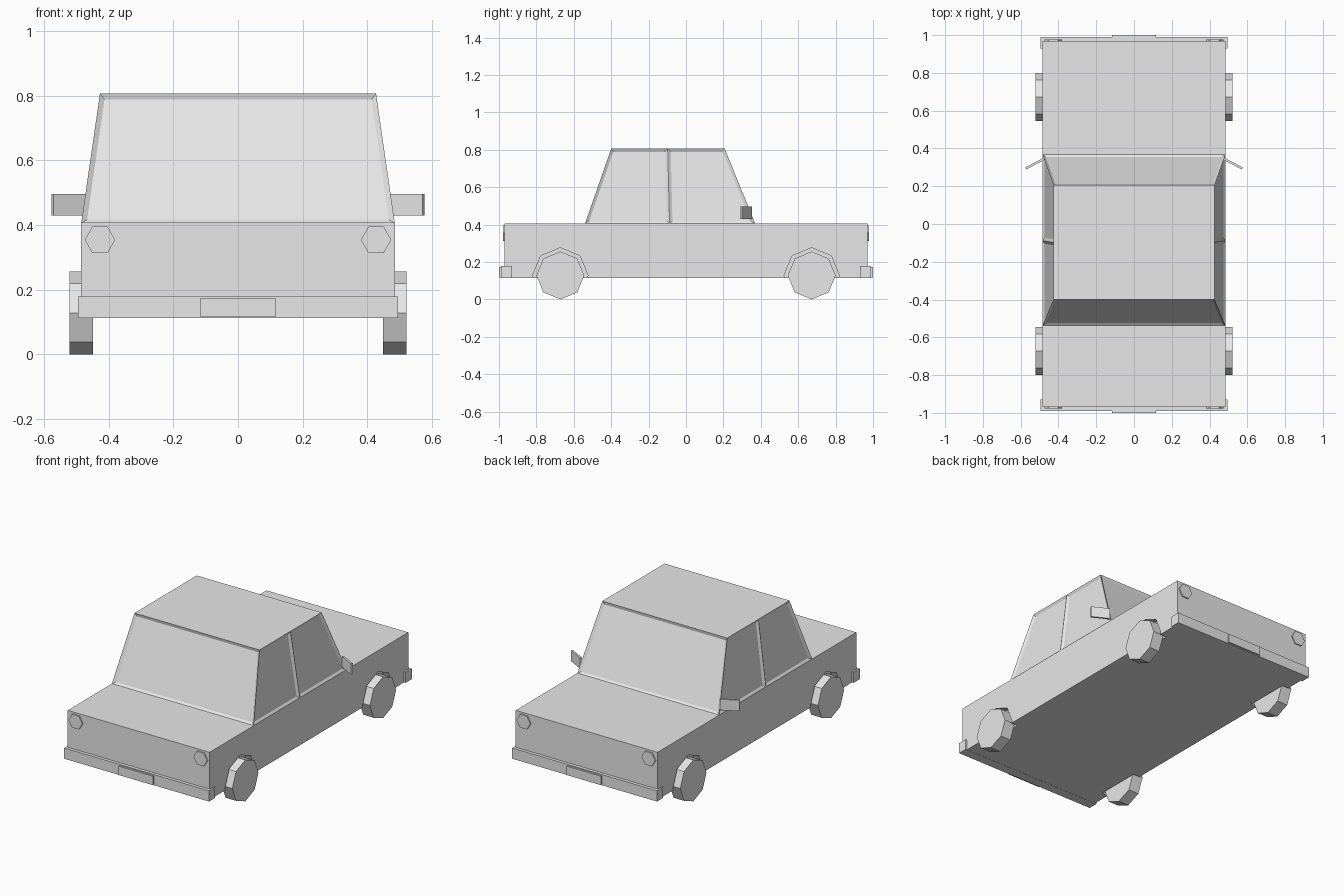
import bpy, bmesh, math
from mathutils import Matrix, Vector

if "Cube" in bpy.data.objects:
    bpy.data.objects.remove(bpy.data.objects["Cube"])

grey = bpy.data.materials.new("light grey")
grey.diffuse_color = (0.8, 0.8, 0.8, 1)
grey.use_nodes = True
grey.node_tree.nodes["Principled BSDF"].inputs["Base Color"].default_value = grey.diffuse_color


def finish(name, bm):
    bmesh.ops.recalc_face_normals(bm, faces=bm.faces)
    me = bpy.data.meshes.new(name)
    bm.to_mesh(me)
    bm.free()
    me.materials.append(grey)
    ob = bpy.data.objects.new(name, me)
    bpy.context.collection.objects.link(ob)
    return ob


def box(name, x, y, z, centre=(0, 0, 0), turn=0):
    bm = bmesh.new()
    bmesh.ops.create_cube(bm, size=1, matrix=Matrix.Translation(centre)
                          @ Matrix.Rotation(turn, 4, 'Z') @ Matrix.Diagonal((x, y, z, 1)))
    return finish(name, bm)


def disc(bm, sides, r, centre, axis, depth):
    """Regular prism running along axis 0 (x) or 1 (y)."""
    rings = []
    for s in (-0.5, 0.5):
        ring = []
        for i in range(sides):
            a = 2 * math.pi * i / sides
            p = Vector((0, 0, r * math.sin(a)))
            p[1 - axis] = r * math.cos(a)
            p[axis] = s * depth
            ring.append(bm.verts.new(p + Vector(centre)))
        rings.append(ring)
        bm.faces.new(ring)
    for i in range(sides):
        j = (i + 1) % sides
        bm.faces.new((rings[0][i], rings[0][j], rings[1][j], rings[1][i]))


AXLE, HUB = 0.672, 0.128

# Lower body with wheel arches cut out
body = box("body", 0.97, 1.94, 0.293, (0, 0, 0.2605))
bm = bmesh.new()
for sx in (-1, 1):
    for sy in (-1, 1):
        disc(bm, 8, 0.148, (sx * 0.49, sy * AXLE, HUB), 0, 0.1)
cutter = finish("wheel_arch_cutter", bm)
cutter.hide_render = True
cutter.display_type = 'WIRE'
cut = body.modifiers.new("wheel arches", 'BOOLEAN')
cut.operation = 'DIFFERENCE'
cut.solver = 'EXACT'
cut.object = cutter

# Cabin: tapered block, sides split at the door pillar, windows recessed
bm = bmesh.new()
low = [(-0.54, 0.485), (-0.088, 0.485), (0.37, 0.485)]
high = [(-0.40, 0.427), (-0.098, 0.427), (0.207, 0.427)]
v = {(s, k, i): bm.verts.new((s * x, y, z))
     for s in (-1, 1)
     for k, row, z in ((0, low, 0.405), (1, high, 0.806))
     for i, (y, x) in enumerate(row)}
for k in (0, 1):
    bm.faces.new([v[-1, k, i] for i in range(3)] + [v[1, k, i] for i in (2, 1, 0)])
panes = [bm.faces.new((v[-1, 0, i], v[1, 0, i], v[1, 1, i], v[-1, 1, i])) for i in (0, 2)]
for s in (-1, 1):
    for i in (0, 1):
        panes.append(bm.faces.new((v[s, 0, i], v[s, 0, i + 1], v[s, 1, i + 1], v[s, 1, i])))
bmesh.ops.recalc_face_normals(bm, faces=bm.faces)
bmesh.ops.inset_individual(bm, faces=panes, thickness=0.016, depth=-0.01, use_even_offset=True)
finish("cabin", bm)

# Wheels
for sx, side in ((-1, "left"), (1, "right")):
    for sy, end in ((-1, "rear"), (1, "front")):
        bm = bmesh.new()
        disc(bm, 8, HUB, (sx * 0.485, sy * AXLE, HUB), 0, 0.072)
        finish(f"{end}_{side}_wheel", bm)

# Bumpers, number plates and lamps at both ends
for sy, end in ((-1, "rear"), (1, "front")):
    box(f"{end}_bumper", 0.99, 0.06, 0.066, (0, sy * 0.96, 0.146))
    box(f"{end}_plate", 0.235, 0.02, 0.055, (0, sy * 0.99, 0.145))
    for sx, side in ((-1, "left"), (1, "right")):
        bm = bmesh.new()
        disc(bm, 6, 0.047, (sx * 0.427, sy * 0.97, 0.354), 1, 0.015)
        finish(f"{end}_{side}_lamp", bm)

# Door mirrors, angled backwards
for sx, side in ((-1, "left"), (1, "right")):
    box(f"{side}_mirror", 0.112, 0.012, 0.067, (sx * 0.524, 0.32, 0.463), -sx * math.radians(28))
